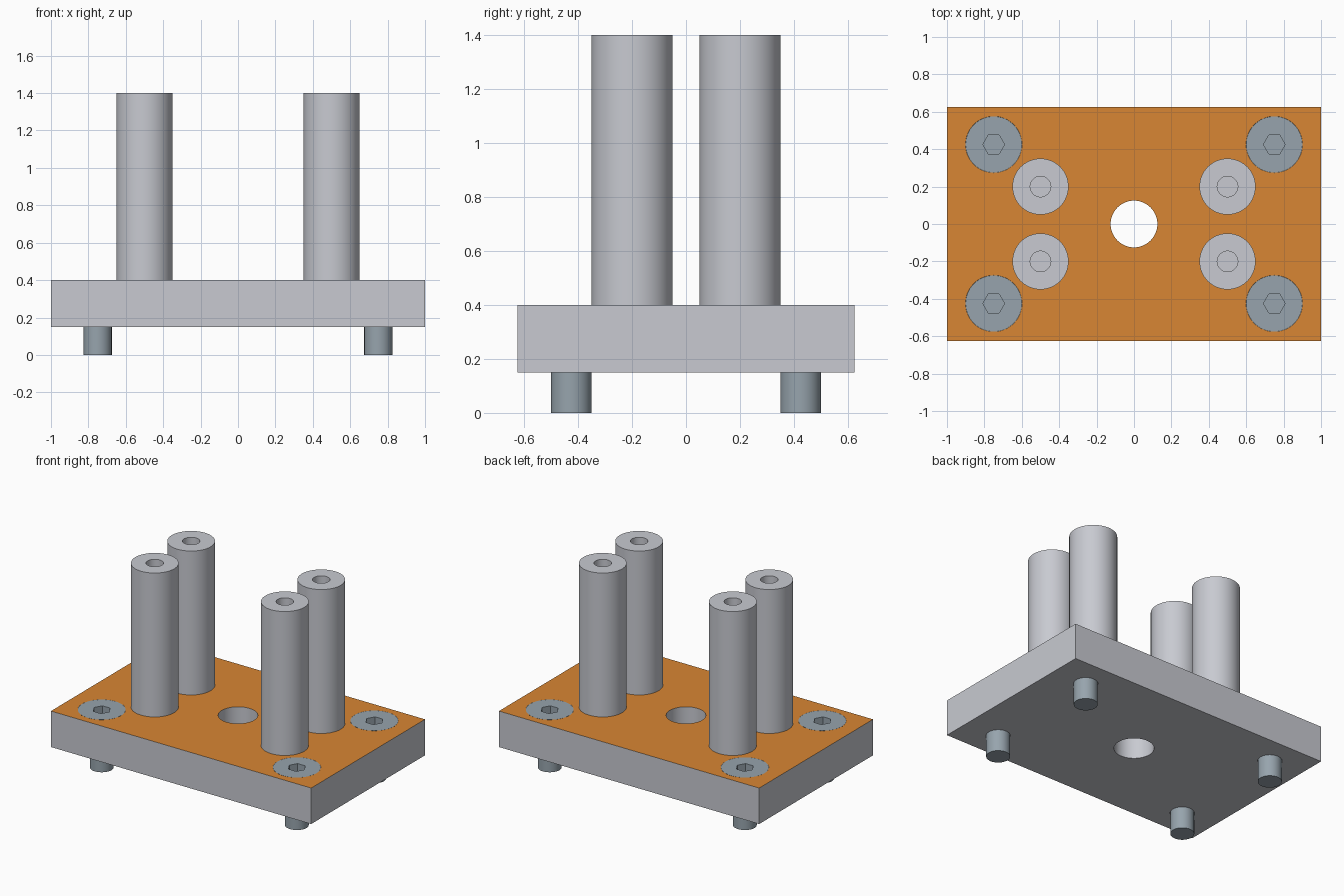
import bpy, bmesh, math

if "Cube" in bpy.data.objects:
    bpy.data.objects.remove(bpy.data.objects["Cube"])

BOTTOM, TOP = 0.15, 0.40            # plate underside and upper face
SCREWS = [(x, y) for x in (-0.75, 0.75) for y in (-0.425, 0.425)]
POSTS = [(x, y) for x in (-0.5, 0.5) for y in (-0.2, 0.2)]


def material(name, rgb):
    m = bpy.data.materials.new(name)
    linear = [((c / 255 + 0.055) / 1.055) ** 2.4 for c in rgb]
    m.diffuse_color = (*linear, 1)
    m.use_nodes = True
    m.node_tree.nodes["Principled BSDF"].inputs["Base Color"].default_value = m.diffuse_color
    return m


GREY = material("light grey metal", (200, 202, 209))
STEEL = material("blue grey steel", (151, 164, 173))
ORANGE = material("orange face", (216, 134, 51))


def lathe(name, profile, x=0, y=0, mat=GREY, sides=64):
    """Closed solid from (radius, height) points; radius 0 closes the ends."""
    bm = bmesh.new()
    vs = [bm.verts.new((r, 0, z)) for r, z in profile]
    es = [bm.edges.new(p) for p in zip(vs, vs[1:])]
    bmesh.ops.spin(bm, geom=vs + es, cent=(0, 0, 0), axis=(0, 0, 1),
                   angle=math.tau, steps=sides, use_merge=True)
    bmesh.ops.remove_doubles(bm, verts=bm.verts, dist=1e-5)
    bmesh.ops.recalc_face_normals(bm, faces=bm.faces)
    me = bpy.data.meshes.new(name)
    bm.to_mesh(me)
    bm.free()
    ob = bpy.data.objects.new(name, me)
    ob.location = (x, y, 0)
    me.materials.append(mat)
    bpy.context.collection.objects.link(ob)
    return ob


def activate(ob):
    bpy.ops.object.select_all(action='DESELECT')
    ob.select_set(True)
    bpy.context.view_layer.objects.active = ob


def cut(ob, cutter):
    bpy.context.view_layer.update()
    activate(ob)
    mod = ob.modifiers.new("cut", 'BOOLEAN')
    mod.operation, mod.solver, mod.object = 'DIFFERENCE', 'EXACT', cutter
    bpy.ops.object.modifier_apply(modifier=mod.name)
    bpy.data.objects.remove(cutter)


def smooth(ob):
    activate(ob)
    bpy.ops.object.shade_smooth_by_angle(angle=math.radians(30))


# Base plate with a centre hole and four countersunk screw holes
bpy.ops.mesh.primitive_cube_add(size=1, location=(0, 0, (BOTTOM + TOP) / 2))
plate = bpy.context.object
plate.name = "base_plate"
plate.scale = (2, 1.25, TOP - BOTTOM)
bpy.ops.object.transform_apply(location=True, scale=True)
plate.data.materials.append(GREY)
cut(plate, lathe("centre_cutter", [(0, 0), (0.125, 0), (0.125, 1), (0, 1)]))
for x, y in SCREWS:
    cut(plate, lathe("screw_cutter", [(0, 0), (0.076, 0), (0.076, 0.325),
                                      (0.151, TOP), (0.151, 0.5), (0, 0.5)], x, y))

# Only the upper face of the plate is orange
plate.data.materials.clear()
for m in (GREY, ORANGE):
    plate.data.materials.append(m)
for f in plate.data.polygons:
    f.material_index = int(f.normal.z > 0.9 and f.center.z > TOP - 0.01)
smooth(plate)

# Four round posts with blind holes in their ends
for x, y in POSTS:
    smooth(lathe("post", [(0, TOP), (0.15, TOP), (0.15, 1.4), (0.055, 1.4),
                          (0.055, 1.1), (0, 1.1)], x, y))

# Four flush countersunk screws with hexagonal sockets
for x, y in SCREWS:
    screw = lathe("screw", [(0, 0), (0.075, 0), (0.075, 0.325),
                            (0.15, TOP), (0, TOP)], x, y, STEEL)
    cut(screw, lathe("socket_cutter", [(0, 0.31), (0.058, 0.31), (0.058, 0.5),
                                       (0, 0.5)], x, y, STEEL, 6))
    smooth(screw)
